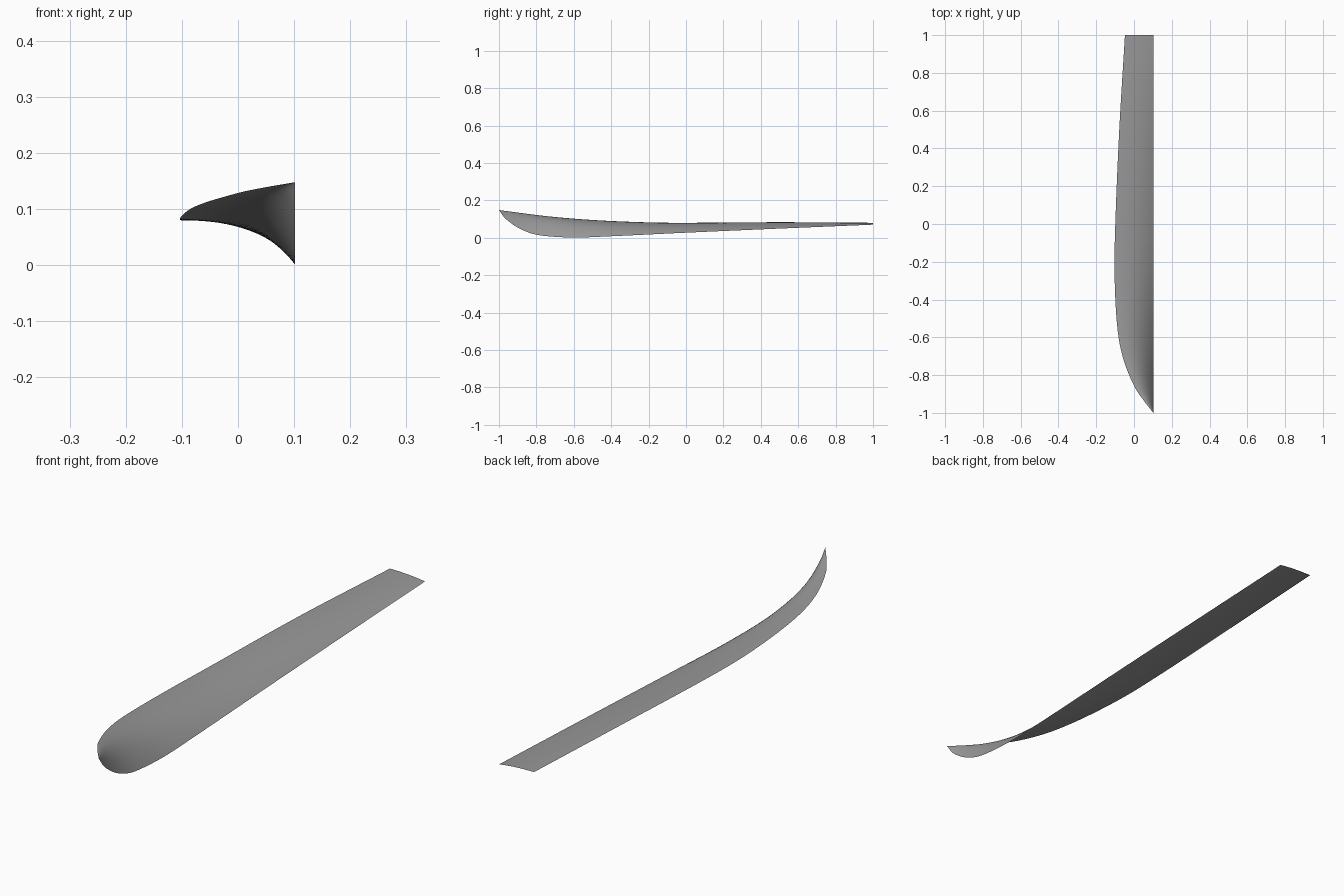
import bpy
import bmesh

cube = bpy.data.objects.get("Cube")
if cube:
    bpy.data.objects.remove(cube)


def curve(points):
    """Smooth cubic through (position, value) points."""
    n = len(points)
    slopes = []
    for i in range(n):
        a, b = points[max(i - 1, 0)], points[min(i + 1, n - 1)]
        slopes.append((b[1] - a[1]) / (b[0] - a[0]))

    def value(p):
        i = 0
        while i < n - 2 and p > points[i + 1][0]:
            i += 1
        (a, va), (b, vb) = points[i], points[i + 1]
        h = b - a
        t = (p - a) / h
        return (va * (1 + 2 * t) * (1 - t) ** 2 + vb * t * t * (3 - 2 * t)
                + h * t * (1 - t) * (slopes[i] * (1 - t) - slopes[i + 1] * t))
    return value


# Edge lines of the half hull, given along its length
CENTRE = 0.102
keel_height = curve([(-1, .148), (-.97, .107), (-.93, .074), (-.89, .049), (-.83, .024),
                     (-.76, .01), (-.6, .001), (-.4, .008), (0, .027), (.5, .049), (1, .07)])
sheer_height = curve([(-1, .148), (-.75, .116), (-.5, .095), (-.2, .082),
                      (0, .08), (.5, .083), (1, .08)])
sheer_side = curve([(-1, CENTRE), (-.93, .048), (-.86, .002), (-.72, -.055), (-.56, -.087),
                    (-.27, -.103), (0, -.099), (.5, -.078), (1, -.048)])

# Open hull skin, with flared sections from sheer to keel
STATIONS, STRIPS = 90, 24
bm = bmesh.new()
rows = []
for i in range(STATIONS + 1):
    y = -1 + 2 * (i / STATIONS) ** 1.7
    side, top, low = sheer_side(y), sheer_height(y), keel_height(y)
    if i == 0:
        rows.append([bm.verts.new((CENTRE, y, top))] * (STRIPS + 1))
        continue
    row = []
    for j in range(STRIPS + 1):
        t = j / STRIPS
        row.append(bm.verts.new((side + (CENTRE - side) * t, y,
                                 top - (top - low) * t ** 2.3)))
    rows.append(row)
for front, back in zip(rows, rows[1:]):
    for j in range(STRIPS):
        corners = [front[j], front[j + 1], back[j + 1], back[j]]
        bm.faces.new(list(dict.fromkeys(corners)))

mesh = bpy.data.meshes.new("half_hull_skin")
bm.to_mesh(mesh)
bm.free()
mesh.shade_smooth()
hull = bpy.data.objects.new("half_hull_skin", mesh)
bpy.context.collection.objects.link(hull)

# Hull colour
grey = bpy.data.materials.new("hull_grey")
grey.use_nodes = True
colour = (0.32, 0.32, 0.32, 1)
grey.diffuse_color = colour
grey.node_tree.nodes["Principled BSDF"].inputs["Base Color"].default_value = colour
mesh.materials.append(grey)
